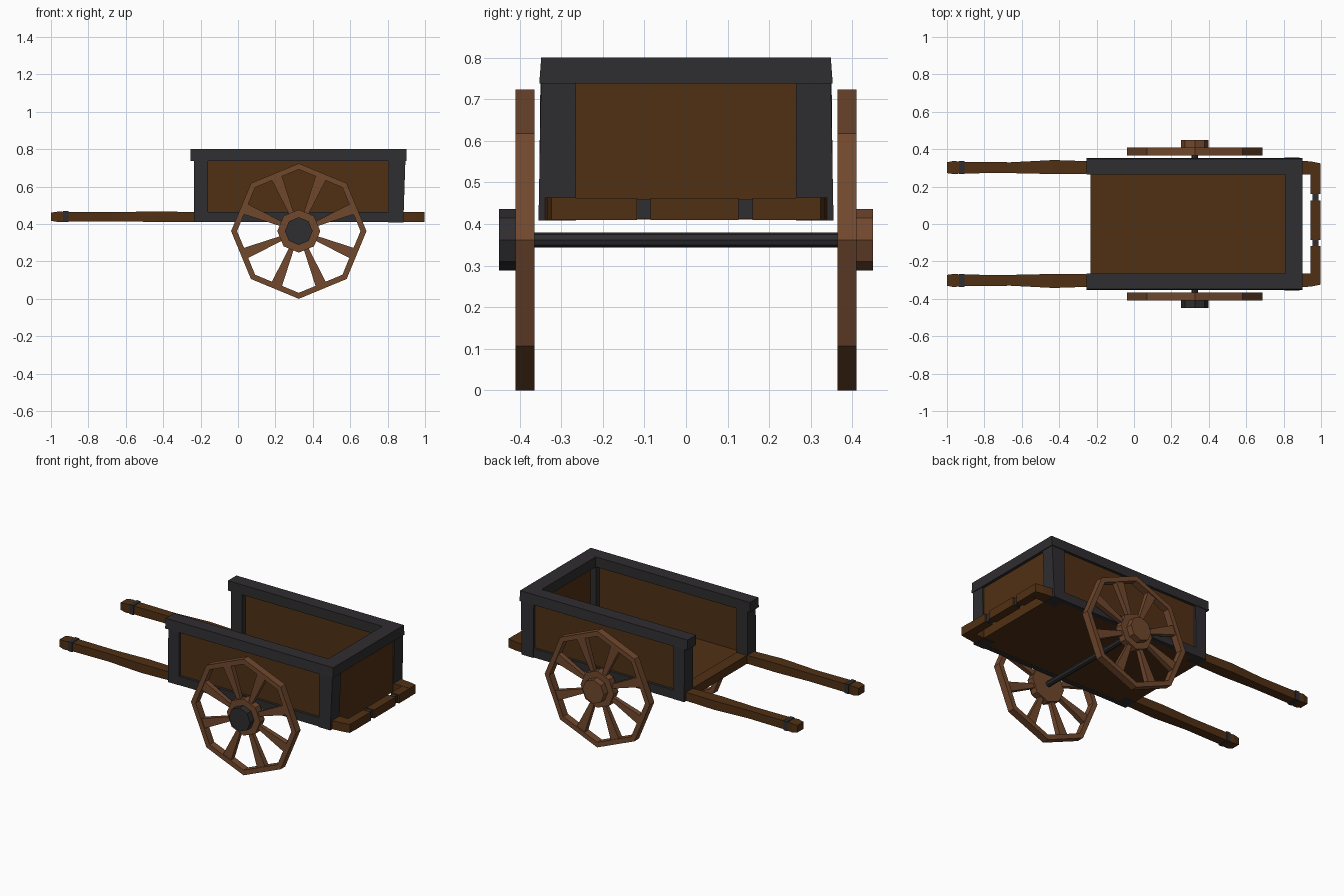
import bpy, bmesh, math
from mathutils import Matrix, Vector

if "Cube" in bpy.data.objects:
    bpy.data.objects.remove(bpy.data.objects["Cube"])


def material(name, rgb):
    m = bpy.data.materials.new(name)
    m.diffuse_color = (*rgb, 1)
    m.use_nodes = True
    m.node_tree.nodes["Principled BSDF"].inputs["Base Color"].default_value = m.diffuse_color
    return m


WOOD = material("dark_wood", (0.082, 0.030, 0.007))
WHEEL = material("wheel_wood", (0.165, 0.065, 0.027))
IRON = material("iron", (0.028, 0.026, 0.029))


def finish(name, bm, mat, mirror=False):
    bmesh.ops.recalc_face_normals(bm, faces=bm.faces[:])
    me = bpy.data.meshes.new(name)
    bm.to_mesh(me)
    bm.free()
    me.materials.append(mat)
    ob = bpy.data.objects.new(name, me)
    bpy.context.collection.objects.link(ob)
    if mirror:  # copy across the cart's centre line
        mod = ob.modifiers.new("mirror", 'MIRROR')
        mod.use_axis = (False, True, False)
    return ob


def loft(bm, rings, closed=False):
    """Skin equal-length rings; cap the ends, or join last to first."""
    rows = [[bm.verts.new(p) for p in r] for r in rings]
    n = len(rows[0])
    pairs = list(zip(rows, rows[1:])) + ([(rows[-1], rows[0])] if closed else [])
    for a, b in pairs:
        for i in range(n):
            j = (i + 1) % n
            bm.faces.new((a[i], a[j], b[j], b[i]))
    if not closed:
        bm.faces.new(rows[0])
        bm.faces.new(rows[-1])


def box(name, x, y, z, mat, mirror=False):
    return beam(name, [(x[0], *y, *z), (x[1], *y, *z)], mat, mirror)


def beam(name, sections, mat, mirror=False):
    """Rectangular sections (x, y0, y1, z0, z1) along x."""
    bm = bmesh.new()
    loft(bm, [[(x, a, c), (x, b, c), (x, b, d), (x, a, d)]
              for x, a, b, c, d in sections])
    return finish(name, bm, mat, mirror)


def post(name, bottom, top, z, mat):
    """Upright with rectangles (x0, x1, y0, y1) at its two heights."""
    bm = bmesh.new()
    loft(bm, [[(a, c, h), (b, c, h), (b, d, h), (a, d, h)]
              for (a, b, c, d), h in zip((bottom, top), z)])
    return finish(name, bm, mat, True)


def octagon(r, y, x=0.325, z=0.362):
    return [(x + r * math.sin(k * math.pi / 4), y, z + r * math.cos(k * math.pi / 4))
            for k in range(8)]


# Floor and raised sill at the open end
box("floor", (-0.16, 0.878), (-0.335, 0.335), (0.411, 0.458), WOOD)
box("floor_sill", (-0.232, -0.16), (-0.30, 0.30), (0.411, 0.463), WOOD)

# Recessed panels
box("side_panel", (-0.18, 0.84), (0.30, 0.336), (0.44, 0.76), WOOD, True)
box("end_panel", (0.845, 0.882), (-0.29, 0.29), (0.411, 0.76), WOOD)

# Iron frame: posts, lower rails and top rails
post("open_end_post", (-0.235, -0.16, 0.268, 0.354), (-0.235, -0.16, 0.268, 0.350),
     (0.410, 0.77), IRON)
post("closed_end_post", (0.805, 0.884, 0.265, 0.355), (0.805, 0.896, 0.265, 0.348),
     (0.408, 0.77), IRON)
box("lower_rail", (-0.165, 0.81), (0.32, 0.352), (0.41, 0.465), IRON, True)
bm = bmesh.new()
path = [((-0.255, -0.353), (-0.255, -0.265)), ((0.90, -0.353), (0.808, -0.265)),
        ((0.90, 0.353), (0.808, 0.265)), ((-0.255, 0.353), (-0.255, 0.265))]
loft(bm, [[(*o, 0.738), (o[0], o[1] * 0.987, 0.80), (*i, 0.80), (*i, 0.738)]
          for o, i in path])
finish("top_rail", bm, IRON)

# Pull handles with iron bands
beam("handle", [(-1.0, 0.272, 0.330, 0.417, 0.461), (-0.965, 0.267, 0.337, 0.411, 0.466),
                (-0.91, 0.271, 0.332, 0.413, 0.465), (-0.66, 0.272, 0.330, 0.414, 0.464),
                (-0.43, 0.267, 0.342, 0.411, 0.467), (-0.22, 0.269, 0.335, 0.412, 0.464)],
     WOOD, True)
box("handle_band", (-0.935, -0.907), (0.266, 0.338), (0.410, 0.469), IRON, True)

# Step bar at the closed end: side arms, three blocks, iron links
beam("step_arm", [(0.87, 0.265, 0.341, 0.411, 0.464), (0.948, 0.265, 0.334, 0.411, 0.464),
                  (0.998, 0.265, 0.324, 0.411, 0.464)], WOOD, True)
for label, y in (("near", (-0.27, -0.118)), ("middle", (-0.085, 0.126)), ("far", (0.16, 0.27))):
    box("step_block_" + label, (0.944, 0.998), y, (0.410, 0.463), WOOD)
for label, y in (("near", (-0.123, -0.08)), ("far", (0.121, 0.165))):
    box("step_link_" + label, (0.954, 0.986), y, (0.413, 0.459), IRON)

# Axle
bm = bmesh.new()
loft(bm, [octagon(0.018, -0.38), octagon(0.018, 0.38)])
finish("axle", bm, IRON)

# Wheels: octagonal rim, hub, cap and flared spokes
for label, s, cap in (("front", -1, IRON), ("back", 1, WHEEL)):
    bm = bmesh.new()
    loft(bm, [octagon(0.362, s * 0.365), octagon(0.362, s * 0.41),
              octagon(0.33, s * 0.41), octagon(0.33, s * 0.365)], closed=True)
    finish(label + "_wheel_rim", bm, WHEEL)

    bm = bmesh.new()
    loft(bm, [octagon(0.115, s * 0.365), octagon(0.115, s * 0.41)])
    finish(label + "_wheel_hub", bm, WHEEL)

    bm = bmesh.new()
    loft(bm, [octagon(0.074, s * 0.40), octagon(0.074, s * 0.45)])
    finish(label + "_hub_cap", bm, cap)

    bm = bmesh.new()
    for k in range(8):
        turn = Matrix.Rotation((k + 0.5) * math.pi / 4, 3, 'Y')
        rings = []
        for r, w, d in ((0.09, 0.012, 0.012), (0.312, 0.030, 0.017)):
            rings.append([Vector((0.325, s * 0.3875, 0.362)) + turn @ Vector((a * w, b * d, r))
                          for a, b in ((-1, -1), (1, -1), (1, 1), (-1, 1))])
        loft(bm, rings)
    finish(label + "_wheel_spokes", bm, WHEEL)
